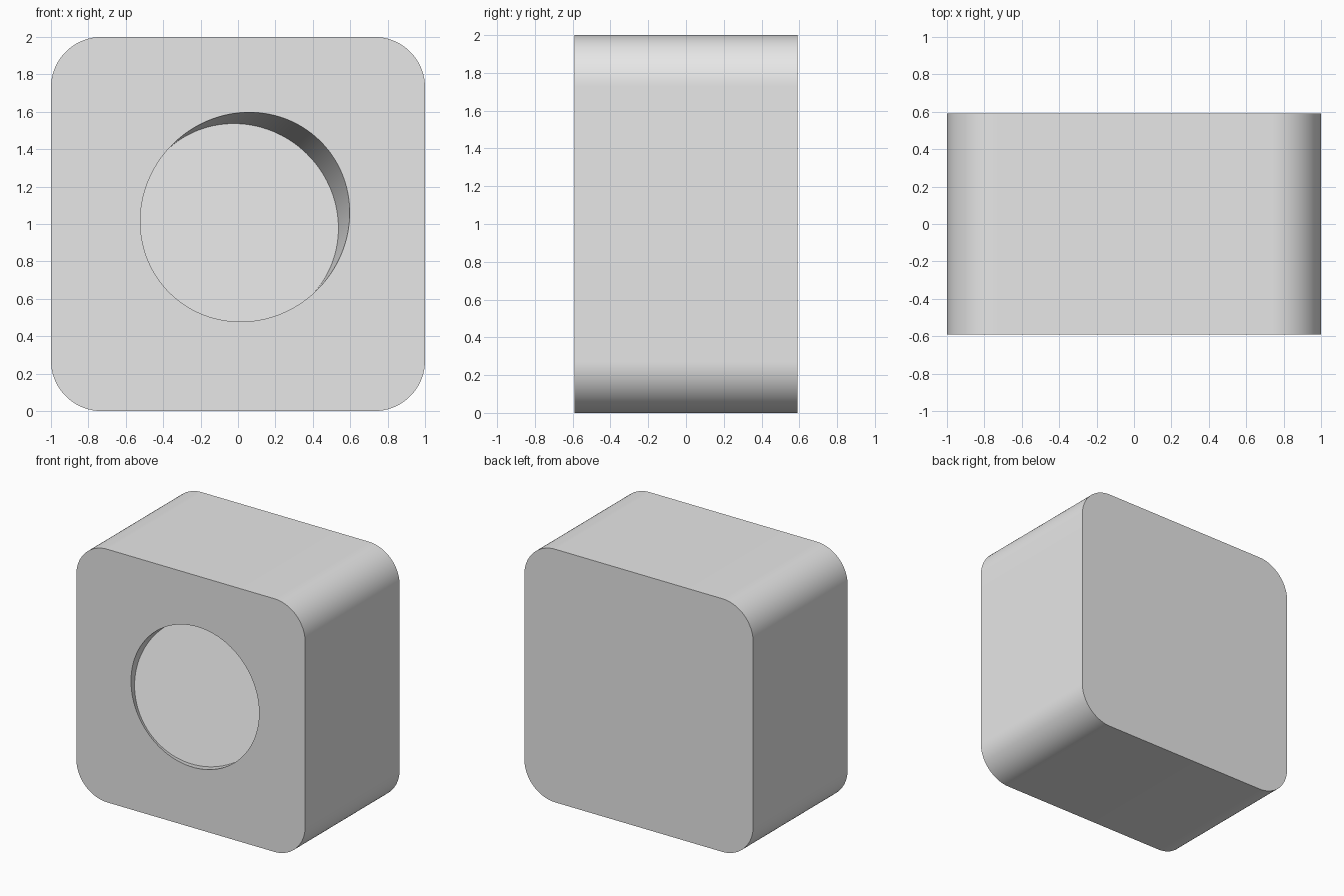
import bpy
import bmesh
import math
from mathutils import Vector

HALF_WIDTH = 1.0
HALF_DEPTH = 0.59
CORNER = 0.27
ARC_STEPS = 24

cube = bpy.data.objects.get("Cube")
if cube:
    bpy.data.objects.remove(cube, do_unlink=True)

grey = bpy.data.materials.new("light_grey")
grey.use_nodes = True
colour = (0.8, 0.8, 0.8, 1)
grey.diffuse_color = colour
grey.node_tree.nodes["Principled BSDF"].inputs["Base Color"].default_value = colour


def make_object(name, bm):
    bmesh.ops.recalc_face_normals(bm, faces=bm.faces)
    mesh = bpy.data.meshes.new(name)
    bm.to_mesh(mesh)
    bm.free()
    mesh.materials.append(grey)
    obj = bpy.data.objects.new(name, mesh)
    bpy.context.collection.objects.link(obj)
    return obj


# Block: a rounded square profile extruded from front to back
bm = bmesh.new()
outline = []
inner = HALF_WIDTH - CORNER
for quarter, (sx, sz) in enumerate([(1, 1), (-1, 1), (-1, -1), (1, -1)]):
    for step in range(ARC_STEPS + 1):
        angle = (quarter + step / ARC_STEPS) * math.pi / 2
        x = sx * inner + CORNER * math.cos(angle)
        z = sz * inner + CORNER * math.sin(angle)
        outline.append(bm.verts.new((x, -HALF_DEPTH, HALF_WIDTH + z)))
front = bm.faces.new(outline)
back = bmesh.ops.extrude_face_region(bm, geom=[front])
moved = [v for v in back["geom"] if isinstance(v, bmesh.types.BMVert)]
bmesh.ops.translate(bm, verts=moved, vec=(0, 2 * HALF_DEPTH, 0))
block = make_object("rounded_block", bm)

# Tilted round recess: its floor is square to the slanted axis
axis = Vector((0.2, -0.96, 0.2)).normalized()
floor_centre = Vector((0, 0.18 - HALF_DEPTH, 1))
length = 1.0
bm = bmesh.new()
bmesh.ops.create_cone(bm, cap_ends=True, segments=128,
                      radius1=0.548, radius2=0.548, depth=length)
cutter = make_object("recess_cutter", bm)
cutter.rotation_mode = "QUATERNION"
cutter.rotation_quaternion = axis.to_track_quat("Z", "Y")
cutter.location = floor_centre + axis * length / 2
cutter.hide_render = True

# Cut the recess, then drop the cutter
cut = block.modifiers.new("recess", "BOOLEAN")
cut.operation = "DIFFERENCE"
cut.solver = "EXACT"
cut.object = cutter
bpy.ops.object.select_all(action="DESELECT")
block.select_set(True)
bpy.context.view_layer.objects.active = block
bpy.context.view_layer.update()
bpy.ops.object.modifier_apply(modifier=cut.name)
bpy.data.objects.remove(cutter, do_unlink=True)

# Smooth the curved walls and keep the rims crisp
bpy.ops.object.shade_smooth_by_angle(angle=math.radians(30))
